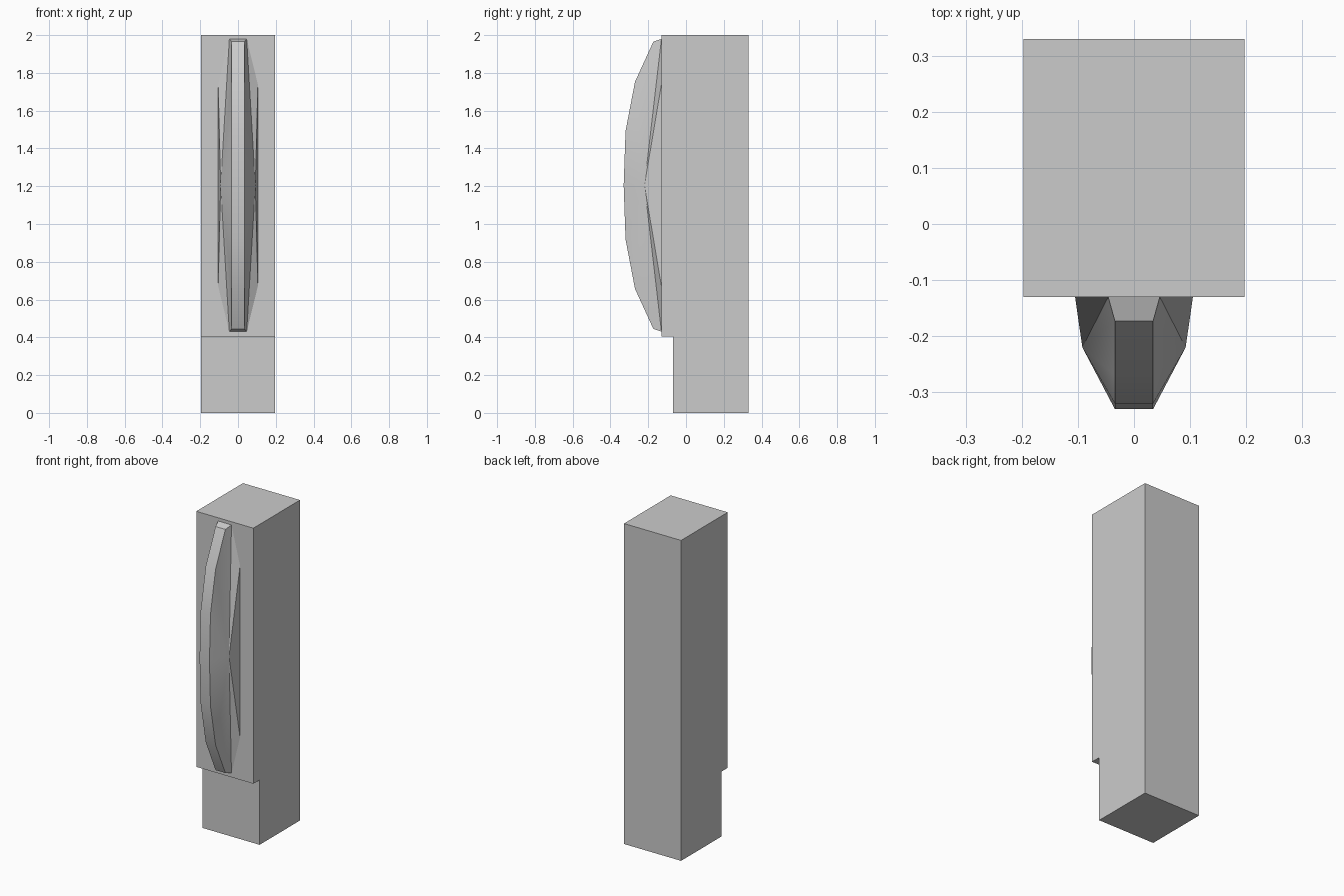
import bpy
import bmesh
import math

cube = bpy.data.objects.get("Cube")
if cube:
    bpy.data.objects.remove(cube, do_unlink=True)

# Single plain grey
grey = bpy.data.materials.new("plain_grey")
grey.use_nodes = True
grey.diffuse_color = (0.6, 0.6, 0.6, 1)
grey.node_tree.nodes["Principled BSDF"].inputs["Base Color"].default_value = (0.6, 0.6, 0.6, 1)


def finish(name, bm):
    bmesh.ops.recalc_face_normals(bm, faces=bm.faces[:])
    mesh = bpy.data.meshes.new(name)
    bm.to_mesh(mesh)
    bm.free()
    mesh.materials.append(grey)
    obj = bpy.data.objects.new(name, mesh)
    bpy.context.collection.objects.link(obj)
    return obj


# Post: stepped side profile (y, z) extruded across x
HALF_W, FRONT = 0.197, -0.13
profile = [(0.33, 0), (0.33, 2), (FRONT, 2), (FRONT, 0.405), (-0.068, 0.405), (-0.068, 0)]
bm = bmesh.new()
side = bm.faces.new([bm.verts.new((-HALF_W, y, z)) for y, z in profile])
ext = bmesh.ops.extrude_face_region(bm, geom=[side])
moved = [g for g in ext["geom"] if isinstance(g, bmesh.types.BMVert)]
bmesh.ops.translate(bm, verts=moved, vec=(2 * HALF_W, 0, 0))
finish("post", bm)

# Bowed grip: ridge (y, height from middle) and base outline (x, height), upper halves
MID, RIDGE = 1.205, 0.034
ridge_half = [(-0.173, 0.76), (-0.27, 0.548), (-0.32, 0.287)]
base_half = [(0.046, 0.775), (0.105, 0.535)]
ridge_path = ridge_half + [(-0.33, 0)] + [(y, -h) for y, h in reversed(ridge_half)]
base_path = base_half + [(x, -h) for x, h in reversed(base_half)]

bm = bmesh.new()
ridges, bases = [], []
for s in (-1, 1):
    ridge = [bm.verts.new((s * RIDGE, y, MID + h)) for y, h in ridge_path]
    base = [bm.verts.new((s * x, FRONT, MID + h)) for x, h in base_path]
    # Each cheek is a fan around one bulging centre point
    centre = bm.verts.new((s * 0.092, -0.22, MID))
    loop = ridge + base[::-1]
    for a, b in zip(loop, loop[1:] + loop[:1]):
        bm.faces.new((centre, a, b))
    ridges.append(ridge)
    bases.append(base)

# Front strip, end facets and back
(l, r), (bl, br) = ridges, bases
for i in range(len(l) - 1):
    bm.faces.new((l[i], l[i + 1], r[i + 1], r[i]))
for e in (0, -1):
    bm.faces.new((l[e], r[e], br[e], bl[e]))
bm.faces.new(bl + br[::-1])
grip = finish("front_grip", bm)

bpy.ops.object.select_all(action="DESELECT")
grip.select_set(True)
bpy.context.view_layer.objects.active = grip
bpy.ops.object.shade_smooth_by_angle(angle=math.radians(30))
